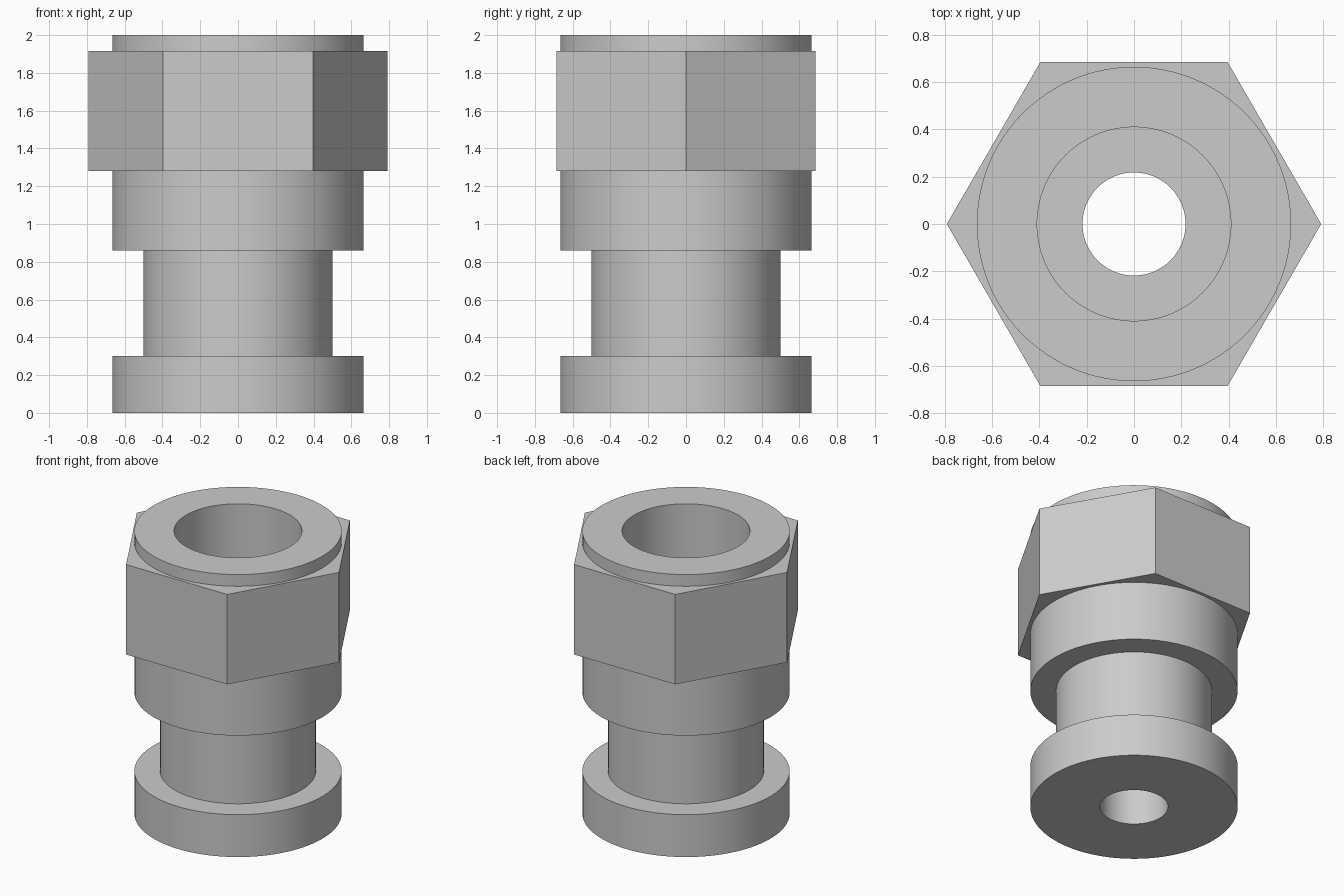
import bpy
import bmesh
from math import cos, sin, tau, radians

cube = bpy.data.objects.get("Cube")
if cube:
    bpy.data.objects.remove(cube, do_unlink=True)

grey = bpy.data.materials.new("light grey metal")
grey.use_nodes = True
colour = (0.6, 0.6, 0.6, 1.0)
grey.diffuse_color = colour
grey.node_tree.nodes["Principled BSDF"].inputs["Base Color"].default_value = colour


def revolve(name, profile, sides):
    """Turn a closed (radius, height) profile around z with the given side count."""
    bm = bmesh.new()
    rings = [[bm.verts.new((r * cos(tau * i / sides), r * sin(tau * i / sides), z))
              for i in range(sides)] for r, z in profile]
    for lower, upper in zip(rings, rings[1:] + rings[:1]):
        for i in range(sides):
            j = (i + 1) % sides
            bm.faces.new((lower[i], lower[j], upper[j], upper[i]))
    bmesh.ops.recalc_face_normals(bm, faces=bm.faces)
    mesh = bpy.data.meshes.new(name)
    bm.to_mesh(mesh)
    bm.free()
    mesh.materials.append(grey)
    obj = bpy.data.objects.new(name, mesh)
    bpy.context.collection.objects.link(obj)
    bpy.ops.object.select_all(action="DESELECT")
    obj.select_set(True)
    bpy.context.view_layer.objects.active = obj
    bpy.ops.object.shade_smooth_by_angle(angle=radians(30))
    return obj


flange, neck, socket, bore = 0.665, 0.5, 0.41, 0.218
neck_bottom, neck_top, socket_floor, top = 0.3, 0.86, 1.0, 2.0

# Turned body: foot flange, grooved neck, collar, and a stepped through-hole
revolve("fitting_body", [
    (bore, 0), (flange, 0), (flange, neck_bottom), (neck, neck_bottom),
    (neck, neck_top), (flange, neck_top), (flange, top),
    (socket, top), (socket, socket_floor), (bore, socket_floor)], 128)

# Six-sided wrench grip, its inner wall buried in the collar
grip_bottom, grip_top, grip_inner, grip_outer = 1.28, 1.917, 0.58, 0.792
revolve("hex_grip", [
    (grip_inner, grip_bottom), (grip_outer, grip_bottom),
    (grip_outer, grip_top), (grip_inner, grip_top)], 6)
